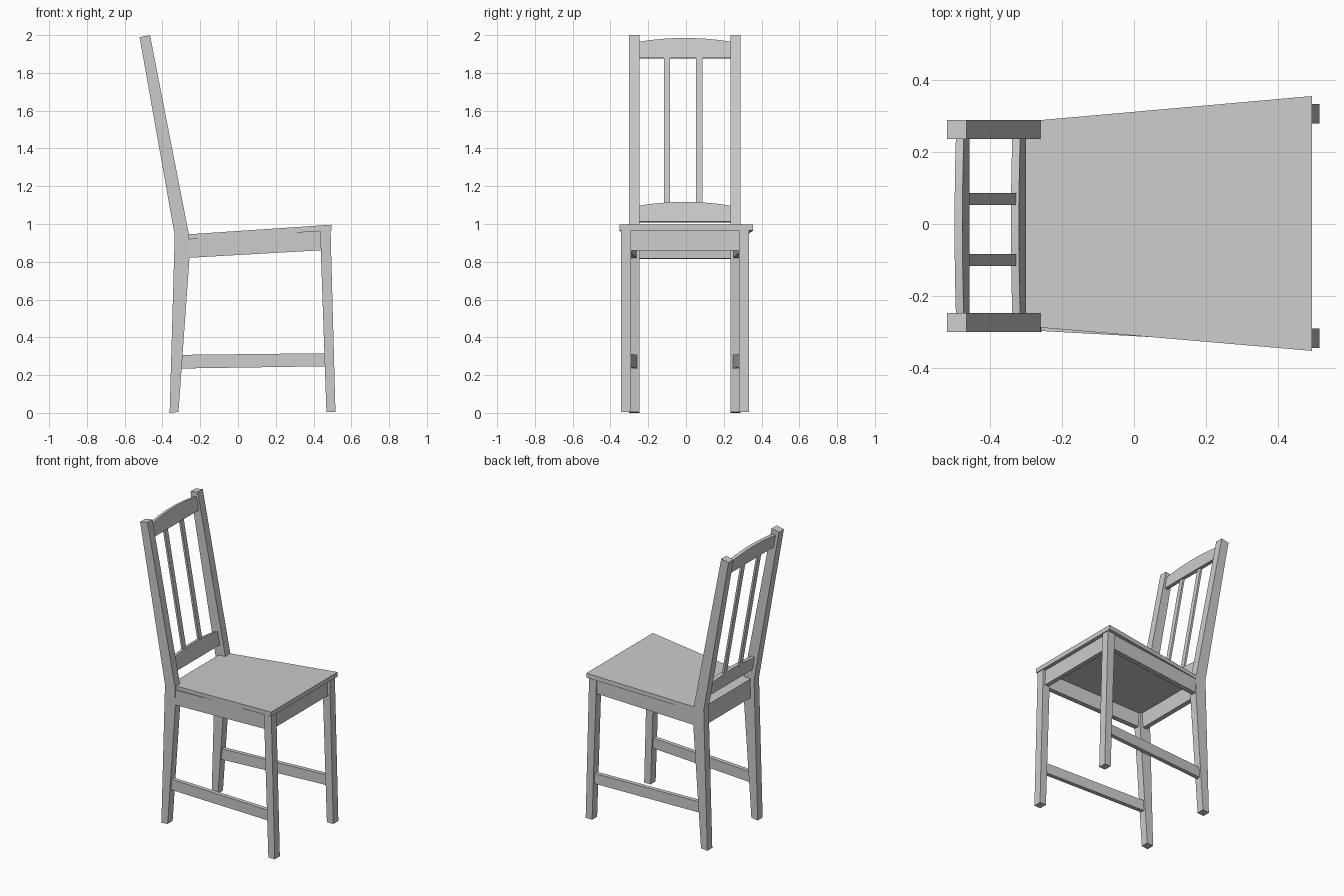
import bpy, bmesh

if "Cube" in bpy.data.objects:
    bpy.data.objects.remove(bpy.data.objects["Cube"])

CY = -0.0055  # frame centre line in y


def loft(name, a, b):
    """Solid between two matching closed outlines of 3D points."""
    bm = bmesh.new()
    va = [bm.verts.new(p) for p in a]
    vb = [bm.verts.new(p) for p in b]
    n = len(va)
    bm.faces.new(va)
    bm.faces.new(vb)
    for i in range(n):
        j = (i + 1) % n
        bm.faces.new((va[i], va[j], vb[j], vb[i]))
    bmesh.ops.recalc_face_normals(bm, faces=bm.faces)
    me = bpy.data.meshes.new(name)
    bm.to_mesh(me)
    bm.free()
    ob = bpy.data.objects.new(name, me)
    bpy.context.collection.objects.link(ob)
    return ob


def prism_y(name, xz, y0, y1):
    """Side profile extruded along y."""
    return loft(name, [(x, y0, z) for x, z in xz], [(x, y1, z) for x, z in xz])


def side_bar(name, s, ends):
    """Splayed bar; each end is (x, inner y, outer y, z bottom, z top)."""
    quads = []
    for x, yi, yo, zb, zt in ends:
        quads.append([(x, CY + s * y, z) for y, z in
                      ((yi, zb), (yo, zb), (yo, zt), (yi, zt))])
    loft(name, *quads)


POST = [(-0.362, 0), (-0.315, 0.005), (-0.257, 0.82), (-0.26, 0.945),
        (-0.466, 2.0), (-0.521, 1.989), (-0.335, 0.94)]
LEG = [(0.468, 0.005), (0.516, 0.005), (0.490, 0.968), (0.435, 0.963)]

for s, side in ((-1, "left"), (1, "right")):
    # Uprights and legs
    prism_y(f"back_post_{side}", POST, CY + s * 0.242, CY + s * 0.295)
    prism_y(f"front_leg_{side}", LEG, CY + s * 0.285, CY + s * 0.339)
    # Side apron and stretcher
    side_bar(f"side_apron_{side}", s, [(-0.28, 0.256, 0.291, 0.820, 0.920),
                                       (0.46, 0.300, 0.332, 0.862, 0.965)])
    side_bar(f"stretcher_{side}", s, [(-0.31, 0.254, 0.282, 0.235, 0.307),
                                      (0.48, 0.300, 0.328, 0.247, 0.316)])

# Front and back aprons
prism_y("front_apron", [(0.445, 0.86), (0.475, 0.86), (0.472, 0.966), (0.442, 0.964)],
        CY - 0.29, CY + 0.29)
prism_y("back_apron", [(-0.31, 0.815), (-0.28, 0.817), (-0.275, 0.919), (-0.305, 0.917)],
        CY - 0.245, CY + 0.245)

# Seat: tapered board with a tongue between the back posts
plan = [(0.495, -0.353), (0.495, 0.356), (-0.262, 0.289), (-0.262, 0.236),
        (-0.31, 0.236), (-0.31, -0.247), (-0.262, -0.247), (-0.262, -0.288)]
loft("seat", [(x, y, 0.963 + 0.067 * x) for x, y in plan],
     [(x, y, 0.935 + 0.062 * x) for x, y in plan])


# Back rails: arched top, leaning with the posts
def rail(name, x, z, thick, height, rise):
    lean, n, half = -0.185, 8, 0.245
    pts = [(-half, 0), (half, 0)]
    for i in range(n + 1):
        t = 1 - 2 * i / n
        pts.append((half * t, height + rise * (1 - t * t)))
    front = [(x + lean * h, CY + y, z + h) for y, h in pts]
    back = [(px - thick, py, pz - thick * 0.18) for px, py, pz in front]
    loft(name, front, back)


rail("lower_back_rail", -0.301, 1.012, 0.022, 0.085, 0.02)
rail("top_back_rail", -0.458, 1.88, 0.022, 0.085, 0.02)

# Two slats between the rails
for name, y in (("slat_left", -0.1), ("slat_right", 0.07)):
    prism_y(name, [(-0.323, 1.08), (-0.337, 1.08), (-0.484, 1.90), (-0.470, 1.90)],
            y - 0.0165, y + 0.0165)
